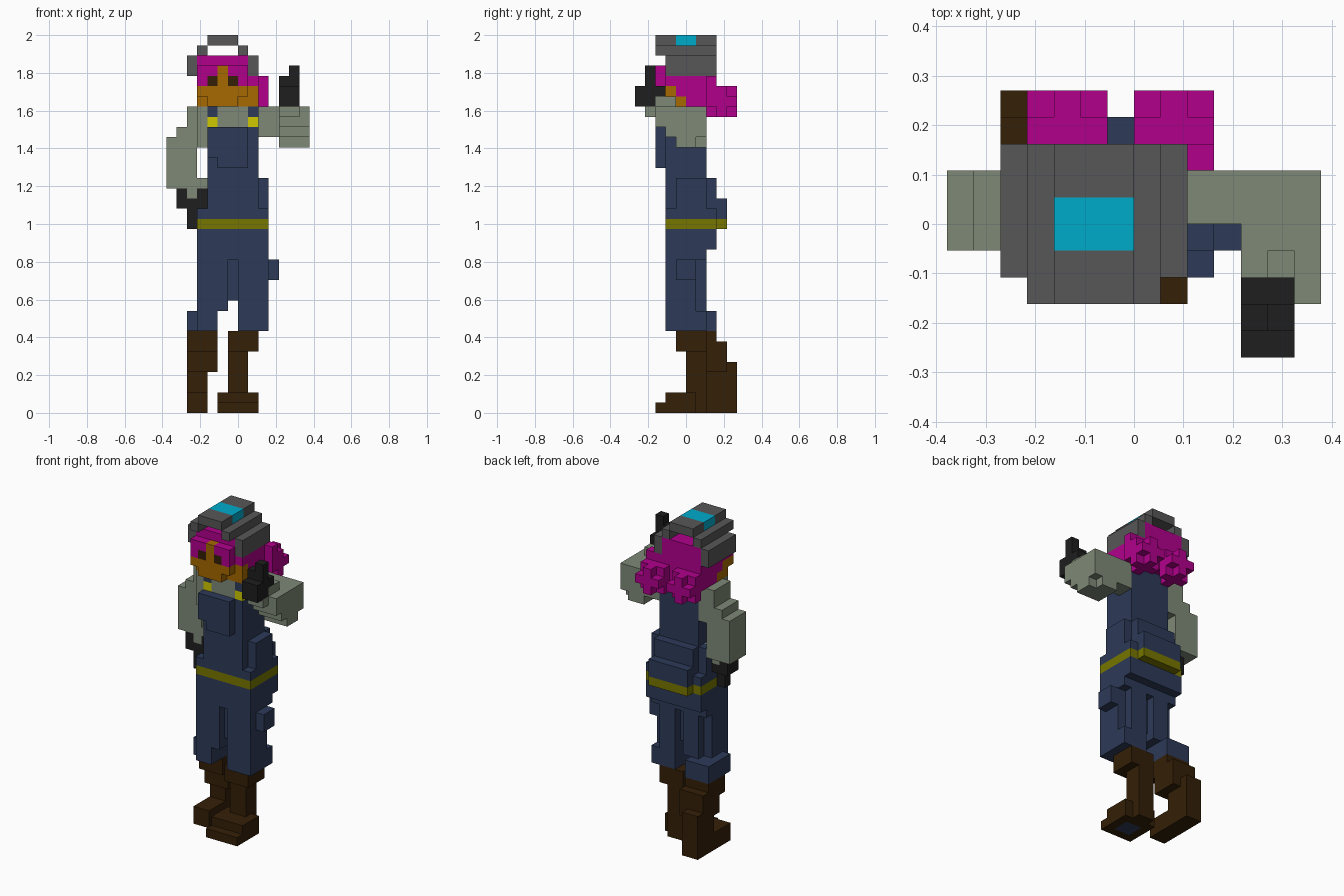
import bpy
import bmesh
from mathutils import Vector

if "Cube" in bpy.data.objects:
    bpy.data.objects.remove(bpy.data.objects["Cube"], do_unlink=True)

UNIT = 2 / 37  # edge of one block

PALETTE = {
    "steel_grey": (.095, .095, .095),
    "magenta": (.44, 0, .26),
    "cyan": (0, .41, .6),
    "sage": (.21, .25, .185),
    "denim": (.026, .042, .098),
    "boot_brown": (.034, .014, .002),
    "glove_black": (.013, .013, .013),
    "olive": (.185, .18, 0),
    "yellow": (.62, .58, 0),
    "skin": (.39, .14, 0),
}
materials = {}
for label, rgb in PALETTE.items():
    mat = bpy.data.materials.new(label)
    mat.use_nodes = True
    mat.diffuse_color = (*rgb, 1)
    shader = next(n for n in mat.node_tree.nodes if n.type == "BSDF_PRINCIPLED")
    shader.inputs["Base Color"].default_value = (*rgb, 1)
    materials[label] = mat

blocks = {}  # cell -> (part, colour)


def box(part, colour, x, y, z):
    """Fill a box of cells; later boxes replace earlier ones."""
    for i in range(*x):
        for j in range(*y):
            for k in range(*z):
                blocks[i, j, k] = (part, colour)


def puff(part, colour, x, y, z):
    """Round tuft: three crossing slabs around a centre cell."""
    for flat in range(3):
        spans = [(c - 1, c + 2) for c in (x, y, z)]
        spans[flat] = ((x, y, z)[flat], (x, y, z)[flat] + 1)
        box(part, colour, *spans)


def build(part):
    """Make one object from the outer faces of a part's cells."""
    bm = bmesh.new()
    colours = sorted({c for p, c in blocks.values() if p == part})
    for cell, (owner, colour) in blocks.items():
        if owner != part:
            continue
        centre = Vector(cell) + Vector((.5, .5, .5))
        for axis in range(3):
            for sign in (-1, 1):
                step = Vector((0, 0, 0))
                step[axis] = sign
                if tuple(int(a + b) for a, b in zip(cell, step)) in blocks:
                    continue
                u = Vector((0, 0, 0))
                u[(axis + 1) % 3] = .5
                v = step.cross(u)
                mid = centre + step / 2
                ring = [mid - u - v, mid + u - v, mid + u + v, mid - u + v]
                face = bm.faces.new([bm.verts.new(p * UNIT) for p in ring])
                face.material_index = colours.index(colour)
    bmesh.ops.remove_doubles(bm, verts=bm.verts, dist=UNIT / 50)
    bmesh.ops.dissolve_limit(bm, angle_limit=.01, verts=bm.verts, edges=bm.edges,
                             delimit={"MATERIAL"})
    mesh = bpy.data.meshes.new(part)
    bm.to_mesh(mesh)
    bm.free()
    for colour in colours:
        mesh.materials.append(materials[colour])
    bpy.context.collection.objects.link(bpy.data.objects.new(part, mesh))


# Boots: left one forward, right one trailing
box("left_boot", "boot_brown", x=(-1, 2), y=(-1, 2), z=(6, 8))
box("left_boot", "boot_brown", x=(-1, 1), y=(0, 2), z=(0, 6))
box("left_boot", "boot_brown", x=(-2, 2), y=(-2, 1), z=(0, 2))
box("left_boot", "boot_brown", x=(-2, 2), y=(-3, -2), z=(0, 1))
box("left_boot", "denim", x=(-1, 1), y=(-2, 0), z=(0, 1))
box("right_boot", "boot_brown", x=(-5, -2), y=(0, 3), z=(6, 8))
box("right_boot", "boot_brown", x=(-5, -2), y=(1, 4), z=(4, 7))
box("right_boot", "boot_brown", x=(-5, -3), y=(2, 5), z=(0, 5))
box("right_boot", "boot_brown", x=(-5, -3), y=(-1, 3), z=(0, 2))

# Trouser legs with trimmed back corners, and side pocket
box("left_leg", "denim", x=(0, 3), y=(-2, 1), z=(8, 15))
box("left_leg", "denim", x=(0, 2), y=(1, 2), z=(8, 15))
box("left_leg", "denim", x=(2, 3), y=(1, 2), z=(8, 10))
box("right_leg", "denim", x=(-4, -1), y=(-2, 1), z=(10, 15))
box("right_leg", "denim", x=(-3, -1), y=(1, 2), z=(10, 15))
box("right_leg", "denim", x=(-5, -2), y=(-1, 3), z=(8, 10))
box("right_leg", "denim", x=(-4, -2), y=(-2, 0), z=(8, 10))
box("right_leg", "denim", x=(-1, 0), y=(-1, 1), z=(11, 15))
box("side_pocket", "denim", x=(3, 4), y=(-1, 1), z=(13, 15))

# Hips, waist with trimmed corners, and belt
box("hips", "denim", x=(-4, 3), y=(-2, 2), z=(15, 20))
box("hips", "denim", x=(-4, 3), y=(2, 3), z=(16, 20))
box("hips", "denim", x=(-4, 3), y=(-1, 2), z=(20, 23))
box("hips", "denim", x=(-3, 2), y=(-2, 3), z=(20, 23))
box("hips", "denim", x=(-3, 2), y=(3, 4), z=(18, 21))
box("belt", "olive", x=(-4, 3), y=(-2, 3), z=(18, 19))
box("belt", "olive", x=(-3, 2), y=(3, 4), z=(18, 19))

# Shirt with bib, straps and buckles
box("shirt", "sage", x=(-4, 2), y=(-2, 2), z=(26, 30))
box("neck", "skin", x=(-2, 1), y=(-1, 1), z=(29, 30))
box("bib", "denim", x=(-3, 2), y=(-2, 2), z=(23, 28))
box("bib", "denim", x=(-3, 1), y=(-3, -2), z=(25, 28))
box("bib", "denim", x=(-2, 1), y=(-3, -2), z=(24, 25))
box("bib", "denim", x=(-3, 2), y=(1, 2), z=(26, 30))
for side in (-3, 1):
    box("straps", "denim", x=(side, side + 1), y=(-2, 2), z=(29, 30))
    box("buckles", "yellow", x=(side, side + 1), y=(-2, -1), z=(28, 29))

# Raised left arm with thumb up
box("left_arm", "sage", x=(2, 4), y=(0, 2), z=(27, 30))
box("left_arm", "sage", x=(4, 6), y=(1, 2), z=(26, 27))
box("left_arm", "sage", x=(4, 7), y=(-1, 1), z=(26, 27))
for lift, front in enumerate((-2, -3)):
    box("left_arm", "sage", x=(4, 7), y=(front, 2), z=(27 + lift, 30))
box("left_arm", "sage", x=(4, 6), y=(-4, -3), z=(29, 30))
box("left_arm", "sage", x=(5, 6), y=(-3, -1), z=(30, 31))
box("left_hand", "glove_black", x=(4, 6), y=(-5, -3), z=(30, 32))
box("left_hand", "glove_black", x=(4, 6), y=(-3, -2), z=(31, 32))
box("left_hand", "glove_black", x=(4, 6), y=(-4, -3), z=(32, 33))
box("left_hand", "glove_black", x=(5, 6), y=(-4, -3), z=(33, 34))

# Hanging right arm
box("right_arm", "sage", x=(-5, -3), y=(-1, 2), z=(26, 30))
box("right_arm", "sage", x=(-6, -4), y=(-1, 2), z=(22, 28))
box("right_arm", "sage", x=(-7, -4), y=(-1, 2), z=(22, 27))
box("right_arm", "sage", x=(-4, -3), y=(-1, 1), z=(22, 23))
box("right_hand", "glove_black", x=(-6, -3), y=(-1, 1), z=(20, 22))
box("right_hand", "glove_black", x=(-5, -4), y=(-1, 0), z=(18, 20))
box("right_arm", "sage", x=(-5, -4), y=(-1, 1), z=(21, 22))

# Hair and face with a narrower chin
box("hair", "magenta", x=(-4, 1), y=(-2, 3), z=(30, 35))
box("hair", "magenta", x=(-4, 1), y=(-3, -2), z=(32, 34))
box("hair", "magenta", x=(1, 2), y=(-2, 2), z=(30, 33))
box("face", "skin", x=(-4, 2), y=(-2, 0), z=(30, 31))
box("face", "skin", x=(-4, 2), y=(-2, -1), z=(31, 32))
box("face", "skin", x=(-4, 1), y=(-3, -2), z=(31, 32))
box("face", "skin", x=(-3, 0), y=(-3, -2), z=(30, 31))
box("face", "skin", x=(-2, -1), y=(-3, -2), z=(32, 34))
for eye in (-3, -1):
    box("eyes", "boot_brown", x=(eye, eye + 1), y=(-3, -2), z=(32, 33))
for tuft in (-3, 1):
    puff("hair_puffs", "magenta", tuft, 3, 30)
    box("hair_puffs", "magenta", x=(tuft, tuft + 2), y=(2, 3), z=(30, 33))

# Arched headgear with a coloured band
box("headgear", "steel_grey", x=(-3, 0), y=(-3, 3), z=(36, 37))
box("headgear", "cyan", x=(-3, 0), y=(-1, 1), z=(36, 37))
for inner, outer in ((-4, -5), (0, 1)):
    box("headgear", "steel_grey", x=(inner, inner + 1), y=(-3, 3), z=(35, 36))
    box("headgear", "steel_grey", x=(outer, outer + 1), y=(-2, 3), z=(33, 35))

for name in sorted({p for p, c in blocks.values()}):
    build(name)
